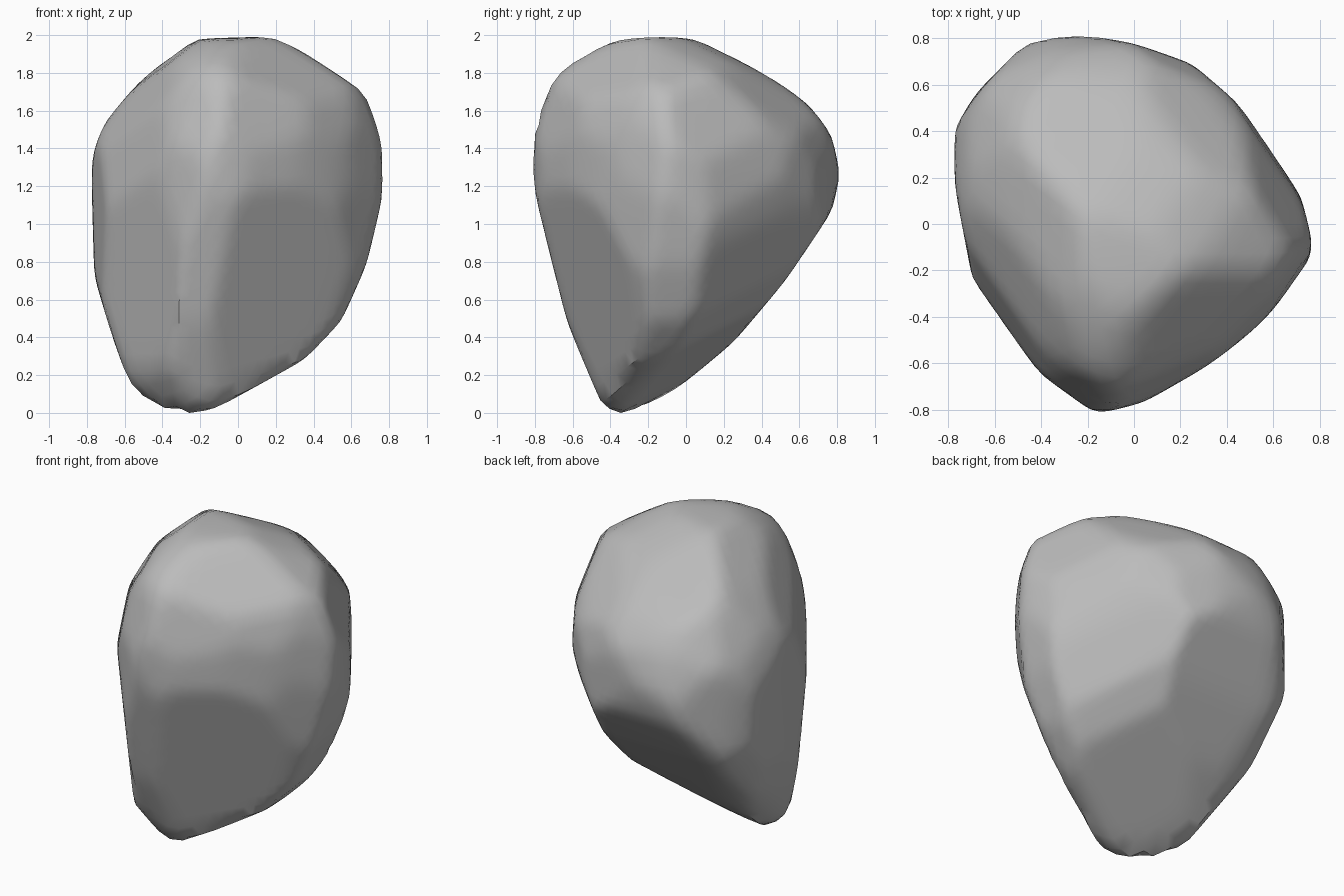
import bpy, bmesh, math
from mathutils import Vector

if "Cube" in bpy.data.objects:
    bpy.data.objects.remove(bpy.data.objects["Cube"], do_unlink=True)

SHARPNESS = 120                         # higher values give crisper edges between cuts
SWELL = 1.015                           # makes up for the stone lost to soft edges
SLACK = 1.02                            # keeps the rounding cuts just clear of the outlines
cuts = []                               # (outward normal, distance from the stone's middle)
reach = []                              # how far the stone extends in known directions


def carve(turn, tilt, outline):
    """Turn a closed outline, seen along one direction, into a ring of planar cuts."""
    turn, tilt = math.radians(turn), math.radians(tilt)
    right = Vector((math.cos(turn), math.sin(turn), 0))
    toward = Vector((math.sin(turn) * math.cos(tilt),
                     -math.cos(turn) * math.cos(tilt), math.sin(tilt)))
    up = toward.cross(right)
    points = [Vector(p) for p in outline]
    for a, b in zip(points, points[1:] + points[:1]):
        edge = (b - a).normalized()
        side = Vector((-edge.y, edge.x))
        distance = side.dot(a)
        if distance < 0:                # always face away from the middle
            side, distance = -side, -distance
        cuts.append((right * side.x + up * side.y, distance))
    for step in range(36):
        angle = math.tau * step / 36
        side = Vector((math.cos(angle), math.sin(angle)))
        reach.append((right * side.x + up * side.y, max(side.dot(p) for p in points)))


def blended_reach(normal):
    """Estimate the stone's extent between outlines from its known neighbours."""
    total = weight_sum = 0
    for known, distance in reach:
        weight = 1 / (1.001 - normal.dot(known)) ** 2
        total += weight * distance
        weight_sum += weight
    return total / weight_sum


def surface_point(direction):
    """Nearest cut along a ray, blended softly where cuts meet."""
    total = 0
    for normal, distance in cuts:
        facing = normal.dot(direction)
        if facing > 0:
            total += (facing / distance) ** SHARPNESS
    return direction * SWELL * total ** (-1 / SHARPNESS)


# Front outline
carve(0, 0, [(-.26, .98), (.17, 1), (.34, .97), (.5, .85), (.69, .69), (.76, .4),
             (.76, .18), (.67, -.2), (.54, -.49), (.35, -.69), (-.15, -.97), (-.33, -1),
             (-.55, -.86), (-.64, -.63), (-.75, -.26), (-.77, .36), (-.7, .54), (-.45, .84)])
# Side outline
carve(90, 0, [(-.4, .97), (-.2, 1), (0, 1), (.15, .97), (.45, .79), (.65, .63), (.76, .48),
              (.81, .29), (.76, .08), (.52, -.28), (.25, -.6), (-.05, -.85), (-.3, -1),
              (-.43, -.95), (-.62, -.5), (-.79, .18), (-.81, .42), (-.8, .64), (-.62, .85)])
# Plan outline
carve(0, 90, [(-.46, .77), (-.26, .81), (0, .77), (.25, .68), (.48, .48), (.71, .12),
              (.76, -.08), (.74, -.22), (.5, -.46), (.32, -.6), (.04, -.76), (-.16, -.81),
              (-.41, -.63), (-.56, -.45), (-.68, -.27), (-.77, .2), (-.77, .39), (-.68, .55)])
# Diagonal outlines
carve(35, 22, [(-.16, .97), (-.04, .97), (.12, .93), (.36, .81), (.59, .58), (.67, .44),
               (.68, .26), (.66, -.1), (.54, -.44), (.36, -.66), (.15, -.81), (-.32, -.98),
               (-.42, -.96), (-.6, -.75), (-.7, .17), (-.63, .51), (-.46, .78)])
carve(215, 22, [(-.66, .18), (-.64, .44), (-.48, .83), (-.27, .96), (-.02, 1.03), (.2, 1.03),
                (.41, .97), (.56, .87), (.71, .46), (.73, .01), (.64, -.71), (.58, -.85),
                (.46, -.89), (.36, -.85), (-.32, -.49), (-.48, -.32), (-.62, .01)])
carve(145, -22, [(-.61, .76), (-.31, .9), (-.09, .93), (.18, .89), (.68, .7), (.86, .42),
                 (.88, .18), (.88, -.08), (.69, -.52), (.31, -1), (.08, -1.09), (-.09, -1.07),
                 (-.29, -.87), (-.49, -.56), (-.65, -.14), (-.7, .26), (-.68, .56)])

# Rounding cuts in every direction between the outlines
ball = bmesh.new()
bmesh.ops.create_icosphere(ball, subdivisions=3, radius=1)
for vert in ball.verts[:162]:
    normal = vert.co.normalized()
    cuts.append((normal, blended_reach(normal) * SLACK))
ball.free()

# Broad leaning front face, and the narrow chip above it
cuts.append((Vector((.49, -.82, -.3)).normalized(), .585))
cuts.append((Vector((.45, -.54, .72)).normalized(), .908))

# Stone body: a ball pulled in to the cuts, standing on the ground
bm = bmesh.new()
bmesh.ops.create_icosphere(bm, subdivisions=5, radius=1)
for vert in bm.verts:
    vert.co = surface_point(vert.co.normalized())
ground = min(vert.co.z for vert in bm.verts)
bmesh.ops.translate(bm, verts=bm.verts, vec=(0, 0, -ground))

mesh = bpy.data.meshes.new("boulder")
bm.to_mesh(mesh)
bm.free()
boulder = bpy.data.objects.new("boulder", mesh)
bpy.context.collection.objects.link(boulder)

# Plain grey stone
stone = bpy.data.materials.new("grey stone")
stone.use_nodes = True
colour = (.5, .5, .5, 1)
stone.diffuse_color = colour
stone.node_tree.nodes["Principled BSDF"].inputs["Base Color"].default_value = colour
mesh.materials.append(stone)

# Smooth shading with crisp breaks
bpy.ops.object.select_all(action="DESELECT")
boulder.select_set(True)
bpy.context.view_layer.objects.active = boulder
bpy.ops.object.shade_smooth_by_angle(angle=math.radians(35))
